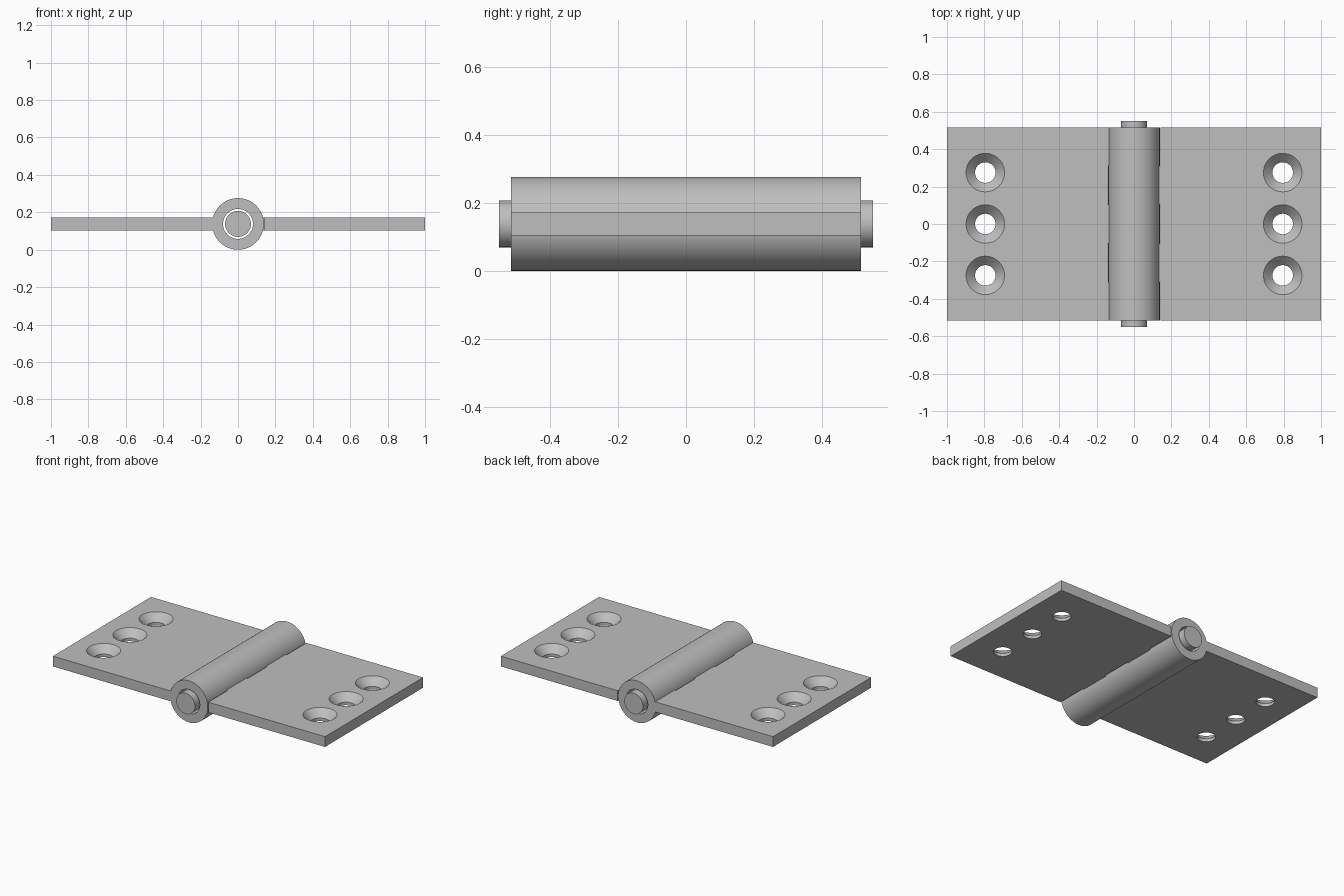
import bpy, bmesh
from math import pi, radians
from mathutils import Matrix, Vector

if "Cube" in bpy.data.objects:
    bpy.data.objects.remove(bpy.data.objects["Cube"])

# Main dimensions
AXIS_Z = 0.138              # height of the hinge pin axis
HALF_Y = 0.515              # half the leaf depth
KNUCKLE_R, BORE_R, PIN_R = 0.138, 0.08, 0.069
PLATE_HALF = 0.034          # half the leaf thickness
GAP_X = 0.142               # leaf edge beside the other leaf's knuckles
COUNT = 5
STEP = 2 * HALF_Y / COUNT

steel = bpy.data.materials.new("grey steel")
steel.use_nodes = True
colour = (0.52, 0.52, 0.52, 1)
steel.diffuse_color = colour
steel.node_tree.nodes["Principled BSDF"].inputs["Base Color"].default_value = colour


def make(name, bm):
    bmesh.ops.recalc_face_normals(bm, faces=bm.faces)
    mesh = bpy.data.meshes.new(name)
    bm.to_mesh(mesh)
    bm.free()
    mesh.materials.append(steel)
    obj = bpy.data.objects.new(name, mesh)
    bpy.context.collection.objects.link(obj)
    return obj


def box(name, low, high):
    low, high = Vector(low), Vector(high)
    bm = bmesh.new()
    bmesh.ops.create_cube(bm, size=1, matrix=Matrix.Translation((low + high) / 2)
                          @ Matrix.Diagonal((*(high - low), 1)))
    return make(name, bm)


def lathe(name, profile, place, steps=64):
    """Revolve a closed (radius, height) profile about local z."""
    bm = bmesh.new()
    verts = [bm.verts.new((r, 0, h)) for r, h in profile]
    edges = [bm.edges.new((a, b)) for a, b in zip(verts, verts[1:] + verts[:1])
             if a.co.x > 0 or b.co.x > 0]
    bmesh.ops.spin(bm, geom=verts + edges, cent=(0, 0, 0), axis=(0, 0, 1),
                   angle=2 * pi, steps=steps)
    bmesh.ops.remove_doubles(bm, verts=bm.verts, dist=1e-5)
    bmesh.ops.transform(bm, matrix=place, verts=bm.verts)
    return make(name, bm)


def combine(obj, other, operation):
    mod = obj.modifiers.new("combine", "BOOLEAN")
    mod.object, mod.operation, mod.solver = other, operation, "EXACT"
    bpy.context.view_layer.objects.active = obj
    bpy.ops.object.modifier_apply(modifier=mod.name)
    bpy.data.objects.remove(other)


def smooth(obj):
    bpy.ops.object.select_all(action="DESELECT")
    obj.select_set(True)
    bpy.context.view_layer.objects.active = obj
    bpy.ops.object.shade_smooth_by_angle(angle=radians(25))


def along_y(y):
    return Matrix.Translation((0, y, AXIS_Z)) @ Matrix.Rotation(pi / 2, 4, "X")


def build_leaf(name, side, own):
    # Flat plate reaching into the knuckle walls
    inner, outer = sorted((side * 0.11, side * 1.0))
    leaf = box(name, (inner, -HALF_Y, AXIS_Z - PLATE_HALF),
               (outer, HALF_Y, AXIS_Z + PLATE_HALF))
    for i in range(COUNT):
        y0 = -HALF_Y + i * STEP
        y1 = y0 + STEP
        if i in own:
            # Knuckle rolled around the pin
            h = STEP / 2
            tube = lathe("knuckle", [(BORE_R, -h), (KNUCKLE_R, -h),
                                     (KNUCKLE_R, h), (BORE_R, h)],
                         along_y((y0 + y1) / 2))
            combine(leaf, tube, "UNION")
        else:
            # Notch clearing the other leaf's knuckle
            a, b = sorted((0, side * GAP_X))
            low = y0 - 0.1 if i == 0 else y0
            high = y1 + 0.1 if i == COUNT - 1 else y1
            combine(leaf, box("notch", (a, low, -0.1), (b, high, 0.5)), "DIFFERENCE")
    # Countersunk screw holes
    top, slope = PLATE_HALF, 0.048
    for y in (-0.275, 0, 0.275):
        hole = lathe("hole_cutter",
                     [(0, -0.1), (0.055, -0.1), (0.055, top - slope),
                      (0.103, top), (0.103, 0.1), (0, 0.1)],
                     Matrix.Translation((side * 0.795, y, AXIS_Z)), 48)
        combine(leaf, hole, "DIFFERENCE")
    smooth(leaf)


build_leaf("right_leaf", -1, (0, 2, 4))
build_leaf("left_leaf", 1, (1, 3))

# Hinge pin
pin = lathe("hinge_pin", [(0, -0.55), (PIN_R, -0.55), (PIN_R, 0.55), (0, 0.55)],
            along_y(0))
smooth(pin)
